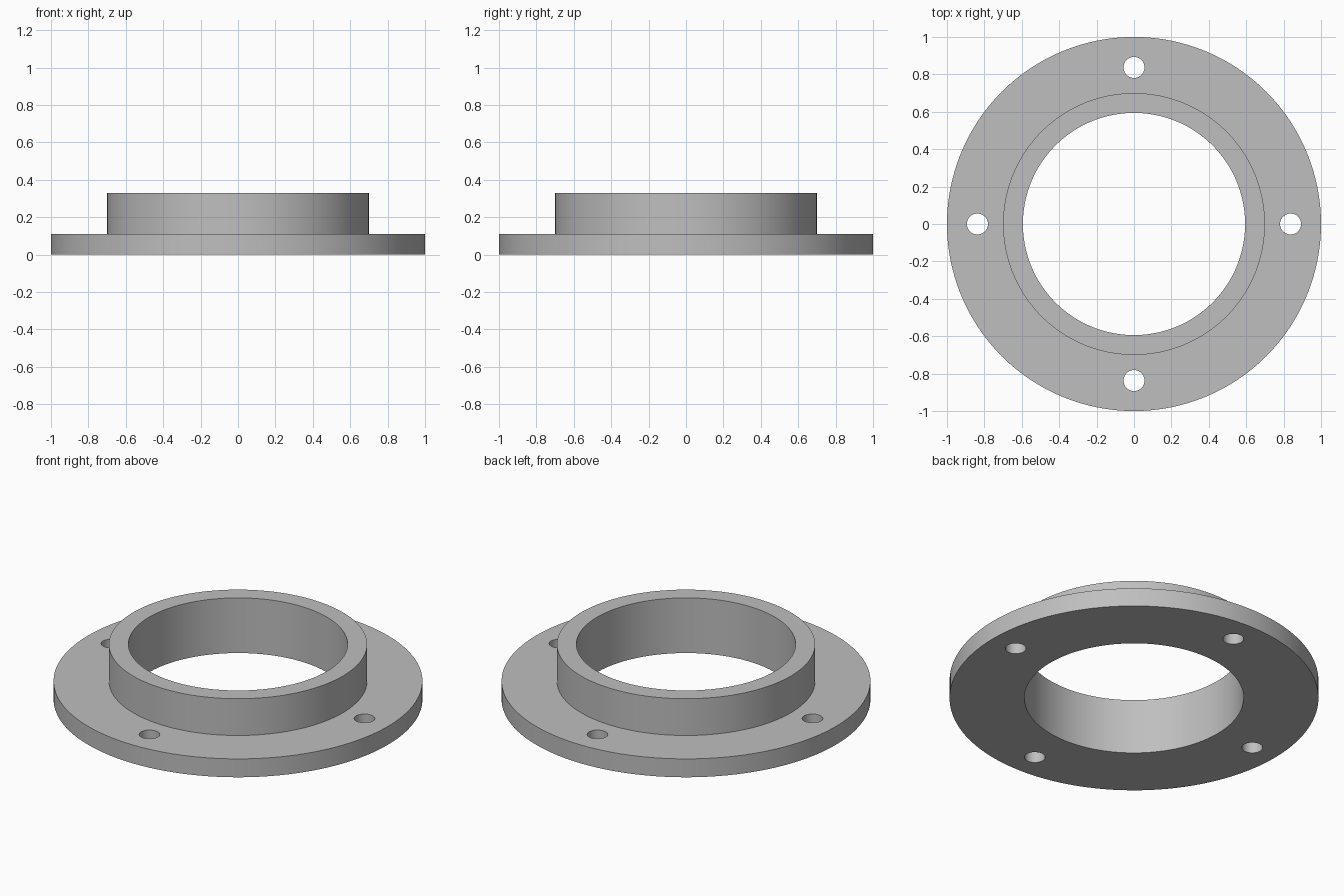
import bpy, bmesh, math

if "Cube" in bpy.data.objects:
    bpy.data.objects.remove(bpy.data.objects["Cube"])

SEGMENTS = 128
BOLT_CIRCLE, BOLT_RADIUS = 0.837, 0.056

metal = bpy.data.materials.new("grey_metal")
metal.diffuse_color = (0.52, 0.52, 0.52, 1)
metal.use_nodes = True
metal.node_tree.nodes["Principled BSDF"].inputs["Base Color"].default_value = metal.diffuse_color


def new_object(name, bm):
    bmesh.ops.recalc_face_normals(bm, faces=bm.faces)
    mesh = bpy.data.meshes.new(name)
    bm.to_mesh(mesh)
    bm.free()
    obj = bpy.data.objects.new(name, mesh)
    mesh.materials.append(metal)
    bpy.context.collection.objects.link(obj)
    return obj


# Flange plate, raised collar and bore: one revolved cross-section
profile = [(0.594, 0), (1.0, 0), (1.0, 0.11), (0.70, 0.11), (0.70, 0.33), (0.594, 0.33)]
bm = bmesh.new()
rings = []
for i in range(SEGMENTS):
    a = math.tau * i / SEGMENTS
    rings.append([bm.verts.new((r * math.cos(a), r * math.sin(a), z)) for r, z in profile])
for i in range(SEGMENTS):
    r0, r1 = rings[i], rings[(i + 1) % SEGMENTS]
    for j in range(len(profile)):
        k = (j + 1) % len(profile)
        bm.faces.new((r0[j], r1[j], r1[k], r0[k]))
flange = new_object("flange_with_collar", bm)

# Four bolt holes through the plate
bm = bmesh.new()
for i in range(4):
    a = math.tau * i / 4
    hole = bmesh.ops.create_cone(bm, cap_ends=True, segments=48, radius1=BOLT_RADIUS,
                                 radius2=BOLT_RADIUS, depth=0.3)
    bmesh.ops.translate(bm, verts=hole["verts"],
                        vec=(BOLT_CIRCLE * math.cos(a), BOLT_CIRCLE * math.sin(a), 0.05))
cutter = new_object("bolt_hole_cutter", bm)

mod = flange.modifiers.new("bolt_holes", 'BOOLEAN')
mod.operation = 'DIFFERENCE'
mod.solver = 'EXACT'
mod.object = cutter
bpy.context.view_layer.objects.active = flange
flange.select_set(True)
cutter.select_set(False)
bpy.ops.object.modifier_apply(modifier=mod.name)
bpy.data.objects.remove(cutter)

# Smooth round walls, sharp rims
bpy.ops.object.shade_smooth_by_angle(angle=math.radians(30))
